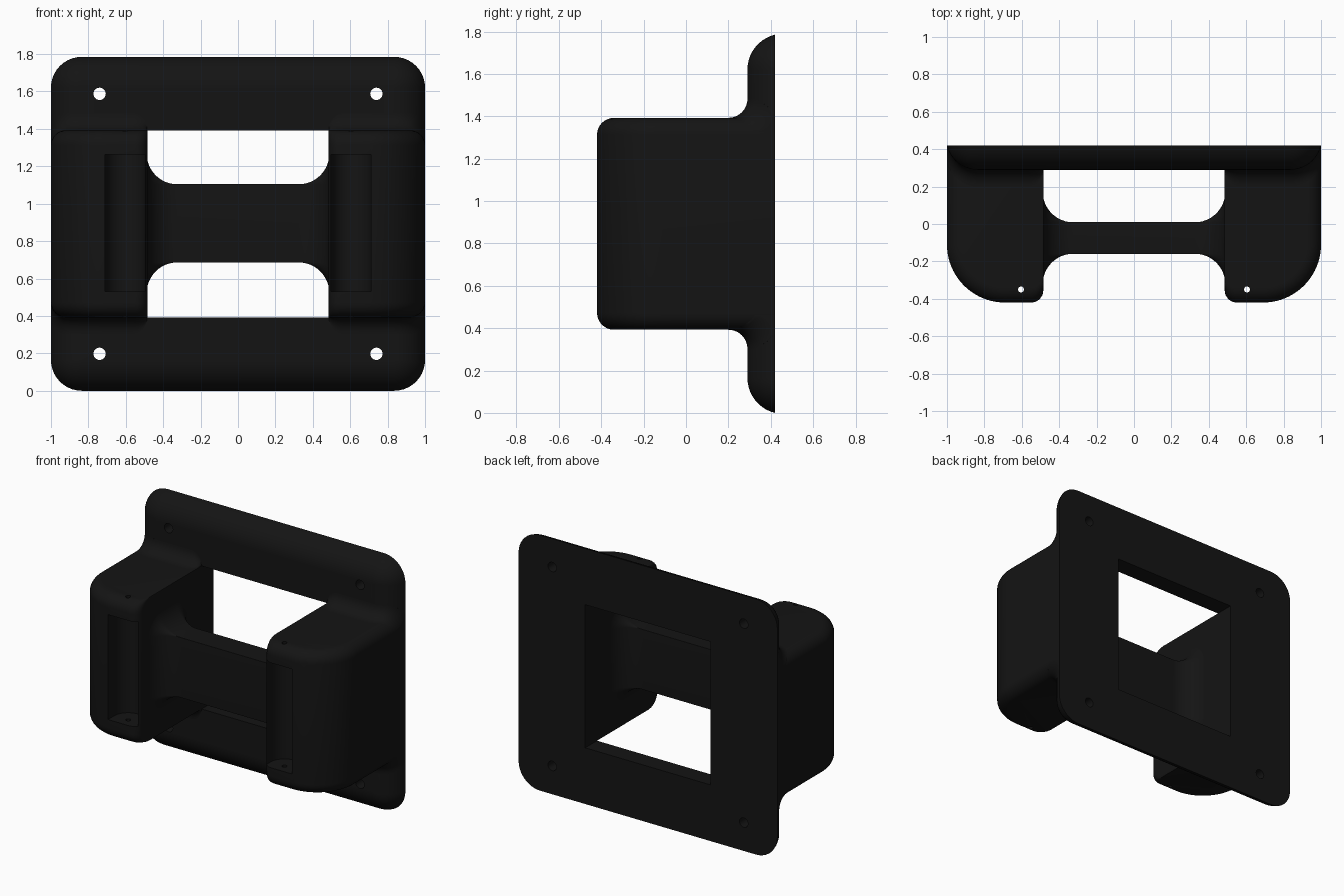
import bpy, bmesh
from math import sin, cos, pi, sqrt

if "Cube" in bpy.data.objects:
    bpy.data.objects.remove(bpy.data.objects["Cube"])

ZC = 0.8925          # height of the symmetry plane
black = bpy.data.materials.new("black")
black.diffuse_color = (0.007, 0.007, 0.007, 1)
black.use_nodes = True
black.node_tree.nodes["Principled BSDF"].inputs["Base Color"].default_value = black.diffuse_color


def loft(name, rings):
    """Closed solid through a list of equal-length rings, centred on ZC."""
    bm = bmesh.new()
    vs = [[bm.verts.new(p) for p in r] for r in rings]
    n = len(vs[0])
    for a, b in zip(vs, vs[1:]):
        for i in range(n):
            j = (i + 1) % n
            bm.faces.new((a[i], a[j], b[j], b[i]))
    bm.faces.new(vs[0][::-1])
    bm.faces.new(vs[-1])
    bmesh.ops.recalc_face_normals(bm, faces=bm.faces)
    me = bpy.data.meshes.new(name)
    bm.to_mesh(me)
    bm.free()
    ob = bpy.data.objects.new(name, me)
    ob.location.z = ZC
    bpy.context.collection.objects.link(ob)
    return ob


def arc(cx, cy, r, a0, a1, n=8):
    return [(cx + r * cos(a0 + (a1 - a0) * i / n), cy + r * sin(a0 + (a1 - a0) * i / n))
            for i in range(n + 1)]


def rounded(ha, hb, o, n=10):
    """Rectangle of half sizes ha, hb grown outwards by o with round corners."""
    o = max(o, 0.001)
    pts = []
    for k, (sa, sb) in enumerate(((1, 1), (-1, 1), (-1, -1), (1, -1))):
        pts += arc(sa * ha, sb * hb, o, k * pi / 2, (k + 1) * pi / 2, n)
    return pts


def finish(ob, cutters=(), mirror=None):
    """Cut, mirror, bake the modifiers, shade and colour."""
    for c in cutters:
        c.hide_render = True
        m = ob.modifiers.new("cut", 'BOOLEAN')
        m.operation, m.solver, m.object = 'DIFFERENCE', 'EXACT', c
    if mirror:
        m = ob.modifiers.new("mirror", 'MIRROR')
        m.use_axis = mirror
        m.use_mirror_merge = False
    bpy.context.view_layer.update()
    dg = bpy.context.evaluated_depsgraph_get()
    me = bpy.data.meshes.new_from_object(ob.evaluated_get(dg))
    ob.modifiers.clear()
    ob.data = me
    for c in cutters:
        bpy.data.objects.remove(c)
    me.materials.clear()
    me.materials.append(black)
    bpy.ops.object.select_all(action='DESELECT')
    ob.select_set(True)
    bpy.context.view_layer.objects.active = ob
    bpy.ops.object.shade_smooth_by_angle(angle=0.6)


def box(name, x0, x1, y0, y1, hz):
    return loft(name, [[(x0, y0, z), (x1, y0, z), (x1, y1, z), (x0, y1, z)] for z in (-hz, hz)])


# Back plate: rounded front edge, window and four screw holes
R = 0.17
rings = []
for i in range(11):
    y = 0.46 - R * cos(1.333 * i / 10)
    rings.append([(x, y, z) for x, z in rounded(0.835, ZC - 0.165, sqrt(max(0, R * R - (y - 0.46) ** 2)))])
plate = loft("back_plate", rings)
cuts = [box("window_cutter", -0.485, 0.485, 0.1, 0.6, 0.5)]
for sx in (-1, 1):
    for sz in (-1, 1):
        c = arc(sx * 0.74, sz * 0.695, 0.033, 0, 2 * pi, 24)[:-1]
        cuts.append(loft("screw_cutter", [[(x, y, z) for x, z in c] for y in (0.1, 0.6)]))
finish(plate, cuts)

# Side blocks: plan profile with rounded top and bottom edges
E = 0.08


def plan(i):
    f = -0.42 + i
    return ([(0.485, 0.419)] + arc(0.55, f + 0.065, 0.065, pi, 1.5 * pi)
            + arc(0.69, -0.11, 0.31 - i, -pi / 2, 0, 20) + [(1 - i, 0.419)])


levels = [(E * (1 - cos(k * pi / 16)), 0.5 - E + E * sin(k * pi / 16)) for k in range(9)]
levels = [(i, -z) for i, z in levels[::-1]] + levels
block = loft("side_blocks", [[(x, y, z) for x, y in plan(i)] for i, z in levels])

# Front pocket (round-backed slot) and the vertical pin hole
slot = [(0.497, -0.5), (0.711, -0.5)] + arc(0.604, -0.35, 0.107, 0, pi, 20)
pocket = loft("pocket_cutter", [[(x, y, z) for x, y in slot] for z in (-0.363, 0.37)])
pin = arc(0.604, -0.35, 0.016, 0, 2 * pi, 16)[:-1]
hole = loft("pin_cutter", [[(x, y, z) for x, y in pin] for z in (-0.7, 0.7)])
finish(block, [pocket, hole], (True, False, False))

# Concave fillets where the blocks meet the plate
rings = []
xs = [0.486 + 0.08 * (1 - cos(k * pi / 16)) for k in range(9)]
xs += [0.7, 0.835] + [0.835 + 0.164 * sin(k * pi / 24) for k in range(1, 13)]
for x in xs:
    f = 0.46 - sqrt(R * R - max(0, x - 0.835) ** 2)
    zb = 0.5 - E + sqrt(E * E - max(0, x - 0.92) ** 2)
    t = max(0, 1 - (x - 0.486) / 0.08)
    r = 0.004 + 0.086 * sqrt(max(0, 1 - t * t))
    pts = [(f + 0.003, zb - 0.05), (f + 0.003, zb + r)]
    pts += arc(f - r, zb + r, r, 0, -pi / 2, 10) + [(f - r, zb - 0.05)]
    rings.append([(x, y, z) for y, z in pts])
finish(loft("block_fillets", rings), (), (True, False, True))

# Cross bar flaring into the blocks at both ends
F = 0.163
half = [0.325 + F * sin(k * pi / 24) for k in range(13)]
half[-1] = 0.487
rings = []
for x in [-h for h in half[::-1]] + half:
    g = F - sqrt(max(0, F * F - (abs(x) - 0.325) ** 2))
    rings.append([(x, y - 0.075, z + 0.0025) for y, z in rounded(0.084, 0.209, g)])
finish(loft("cross_bar", rings))
